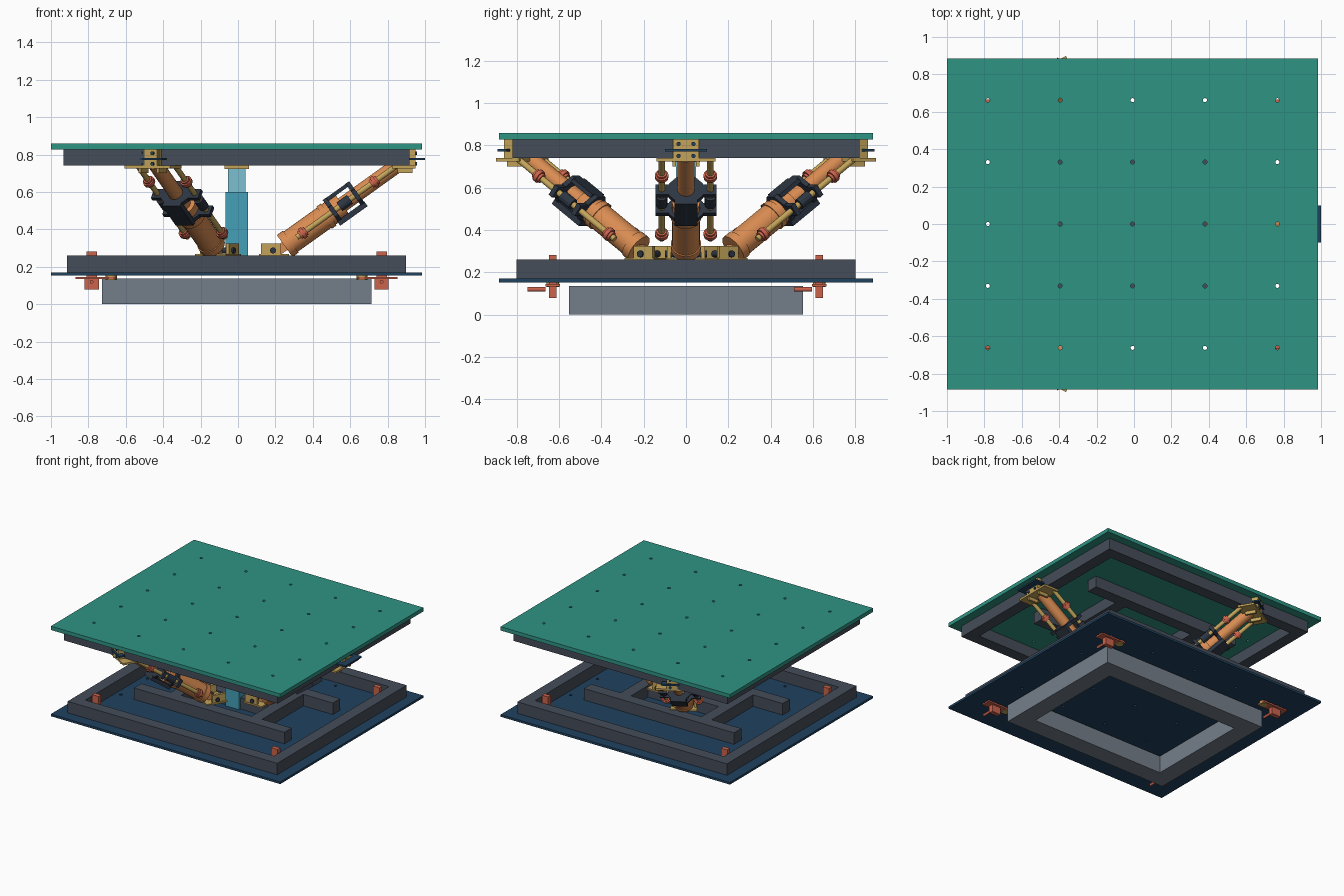
import bpy, bmesh
from math import radians, cos, sin, atan2
from mathutils import Matrix, Vector

if "Cube" in bpy.data.objects:
    bpy.data.objects.remove(bpy.data.objects["Cube"])

CX = -0.0075


def material(name, hexcol):
    rgb = [int(hexcol[i:i + 2], 16) / 255 for i in (0, 2, 4)]
    m = bpy.data.materials.new(name)
    m.diffuse_color = [((c + 0.055) / 1.055) ** 2.4 for c in rgb] + [1]
    m.use_nodes = True
    m.node_tree.nodes["Principled BSDF"].inputs["Base Color"].default_value = m.diffuse_color
    return m


TEAL = material("teal", "2f9484")
SLATE = material("slate", "454d59")
NAVY = material("navy", "20425f")
GREY = material("grey", "747e8a")
ORANGE = material("orange", "d98c52")
GOLD = material("gold", "c4a45a")
RED = material("red", "cb634c")
CYAN = material("cyan", "7cc0d0")
BLUE = material("blue", "45a0b8")
DARK = material("dark", "2d3643")


class Part:
    """Collects primitives in one mesh, placed by an optional matrix."""

    def __init__(self, name, mat, frame=None):
        self.name, self.mat, self.frame = name, mat, frame or Matrix()
        self.bm = bmesh.new()

    def box(self, x0, x1, y0, y1, z0, z1):
        m = Matrix.Translation(((x0 + x1) / 2, (y0 + y1) / 2, (z0 + z1) / 2))
        m = m @ Matrix.Diagonal((x1 - x0, y1 - y0, z1 - z0, 1))
        bmesh.ops.create_cube(self.bm, size=1, matrix=m)
        return self

    def cyl(self, a, b, r, n=24):
        a, b = Vector(a), Vector(b)
        rot = (b - a).to_track_quat('Z', 'Y').to_matrix().to_4x4()
        if n == 8:
            rot = rot @ Matrix.Rotation(radians(22.5), 4, 'Z')
        bmesh.ops.create_cone(self.bm, cap_ends=True, segments=n, radius1=r, radius2=r,
                              depth=(b - a).length, matrix=Matrix.Translation((a + b) / 2) @ rot)
        return self

    def ring(self, hx, hy, w, z0, z1):
        vs = [[self.bm.verts.new((CX + sx * (hx - d), sy * (hy - d), z))
               for sx, sy in ((-1, -1), (1, -1), (1, 1), (-1, 1))]
              for d, z in ((0, z0), (0, z1), (w, z1), (w, z0))]
        for i in range(4):
            p, q = vs[i], vs[(i + 1) % 4]
            for k in range(4):
                j = (k + 1) % 4
                self.bm.faces.new((p[k], p[j], q[j], q[k]))
        return self

    def done(self, smooth=False):
        bmesh.ops.transform(self.bm, matrix=self.frame, verts=self.bm.verts)
        bmesh.ops.recalc_face_normals(self.bm, faces=self.bm.faces)
        me = bpy.data.meshes.new(self.name)
        self.bm.to_mesh(me)
        self.bm.free()
        me.materials.append(self.mat)
        ob = bpy.data.objects.new(self.name, me)
        bpy.context.collection.objects.link(ob)
        if smooth:
            bpy.ops.object.select_all(action='DESELECT')
            ob.select_set(True)
            bpy.context.view_layer.objects.active = ob
            bpy.ops.object.shade_smooth_by_angle(angle=radians(35))
        return ob


# Base ring on the floor
Part("base_frame", GREY).ring(0.72, 0.553, 0.14, 0, 0.136).done()

# Drilled plates
cutter = Part("hole_cutter", DARK)
for i in range(-2, 3):
    for j in range(-2, 3):
        cutter.cyl((CX + i * 0.387, j * 0.331, 0.1), (CX + i * 0.387, j * 0.331, 0.95), 0.011, 12)
cutter = cutter.done()
cutter.hide_render = True
for name, mat, z0, z1 in (("top_plate", TEAL, 0.828, 0.858), ("bottom_plate", NAVY, 0.153, 0.17)):
    ob = Part(name, mat).box(-1, 0.985, -0.885, 0.885, z0, z1).done()
    mod = ob.modifiers.new("holes", 'BOOLEAN')
    mod.operation, mod.object, mod.solver = 'DIFFERENCE', cutter, 'EXACT'
    bpy.context.view_layer.objects.active = ob
    bpy.ops.object.modifier_apply(modifier=mod.name)
bpy.data.objects.remove(cutter)

# Tube frames: outer ring, two long beams, cross beams
for name, hx, hy, z0, z1 in (("lower_frame", 0.907, 0.80, 0.17, 0.26), ("upper_frame", 0.925, 0.82, 0.74, 0.828)):
    Part(name + "_ring", SLATE).ring(hx, hy, 0.09, z0, z1).done()
    beams = Part(name + "_beams", SLATE)
    for s in (-1, 1):
        beams.box(CX - 0.65, CX + 0.65, s * 0.3 - 0.045, s * 0.3 + 0.045, z0, z1)
        beams.box(CX + s * 0.35 - 0.045, CX + s * 0.35 + 0.045, -0.255, 0.255, z0, z1)
    beams.box(CX - 0.305, CX + 0.305, -0.045, 0.045, z0, z1)
    beams.done()

# Central telescopic column
Part("column_sleeve", BLUE).box(CX - 0.06, CX + 0.06, -0.06, 0.06, 0.17, 0.6).done()
Part("column_slider", CYAN).box(CX - 0.047, CX + 0.047, -0.047, 0.047, 0.6, 0.722).done()
Part("column_cap", GOLD).box(CX - 0.065, CX + 0.065, -0.065, 0.065, 0.722, 0.74).done()

# Corner clamps under the lower plate
for sx in (-1, 1):
    for sy in (-1, 1):
        x, y = CX + sx * 0.775, sy * 0.63
        c = Part("corner_clamp", RED)
        c.box(x - 0.028, x + 0.028, y - 0.017, y + 0.017, 0.08, 0.282)
        inner, outer = x - sx * 0.13, x + sx * 0.085
        c.box(min(inner, outer), max(inner, outer), y - 0.035, y + 0.035, 0.134, 0.146)
        c.box(x - 0.038, x + 0.038, y - 0.017, y + 0.017, 0.078, 0.134)
        c.cyl((x, y - 0.12, 0.12), (x, y - 0.035, 0.12), 0.01, 12)
        c.done()
        g = x - sx * 0.105
        Part("clamp_pad", GOLD).cyl((g, y, 0.13), (g, y, 0.153), 0.03, 16).done(True)

# Three actuators, 120 degrees apart
R0, Z0, RUN, RISE = 0.2, 0.27, 0.705, 0.505
TILT = atan2(RISE, RUN)
for ang in (0, 120, 240):
    turn = Matrix.Translation((CX, 0, 0)) @ Matrix.Rotation(radians(ang), 4, 'Z')
    # local x = sideways, local y = up from the axis, local z = along the axis
    c, s = cos(TILT), sin(TILT)
    axis = Matrix(((0, -s, c, R0), (1, 0, 0, 0), (0, c, s, Z0), (0, 0, 0, 1)))
    f = turn @ axis

    body = Part("actuator_body", ORANGE, f)
    body.cyl((0, 0, 0.07), (0, 0, 0.45), 0.066).cyl((0, 0, 0.07), (0, 0, 0.11), 0.072)
    body.cyl((0, 0, 0.33), (0, 0, 0.36), 0.072).done(True)
    Part("actuator_rod", ORANGE, f).cyl((0, 0, 0.45), (0, 0, 0.83), 0.04).done(True)

    # Carriage clamp around the cylinder
    clamp = Part("carriage", DARK, f)
    for t in (0.39, 0.54):
        clamp.cyl((0, 0, t - 0.012), (0, 0, t + 0.012), 0.088, 8)
        clamp.box(-0.145, 0.145, -0.03, 0.03, t - 0.012, t + 0.012)
    clamp.box(-0.055, 0.055, -0.085, -0.055, 0.375, 0.555)
    clamp.box(-0.055, 0.055, 0.06, 0.08, 0.4, 0.53)
    for sx in (-1, 1):
        clamp.cyl((sx * 0.115, 0, 0.43), (sx * 0.115, 0, 0.5), 0.028, 12)
    clamp.done()

    # Guide rods with stop collars
    rods, stops = Part("guide_rods", GOLD, f), Part("stop_collars", RED, f)
    for x in (-0.115, 0.115):
        rods.cyl((x, 0, 0.15), (x, 0, 0.82), 0.015, 16)
        for t in (0.19, 0.66):
            stops.cyl((x, 0, t - 0.01), (x, 0, t + 0.01), 0.032, 16)
            stops.cyl((x, 0, t - 0.022), (x, 0, t + 0.022), 0.024, 16)
    rods.done(True)
    stops.done(True)

    # Lower clevis and pivot pin
    low = Part("lower_clevis", GOLD, turn)
    low.box(0.12, 0.28, -0.095, 0.095, 0.255, 0.267)
    for y in (-0.08, 0.08):
        low.box(0.13, 0.235, y - 0.01, y + 0.01, 0.26, 0.325)
    low.done()
    Part("pivot_eye", ORANGE, f).box(-0.03, 0.03, -0.025, 0.025, 0, 0.08).done()
    Part("lower_pin", DARK, turn).cyl((0.195, -0.1, 0.287), (0.195, 0.1, 0.287), 0.016, 16).done(True)

    # Upper bracket gripping the frame edge, with bolts and locking bar
    up = Part("upper_bracket", GOLD, turn)
    up.box(0.935, 0.957, -0.062, 0.062, 0.728, 0.828)
    up.box(0.83, 0.957, -0.14, 0.14, 0.725, 0.74)
    for y in (-0.055, 0.055):
        up.box(0.86, 0.94, y - 0.008, y + 0.008, 0.7, 0.828)
    up.done()
    lock = Part("locking_bar", NAVY, turn)
    lock.box(0.925, 1.0 - CX if ang == 0 else 0.97, -0.1, 0.1, 0.77, 0.782)
    for y in (-0.035, 0.035):
        for z in (0.75, 0.807):
            lock.cyl((0.95, y, z), (0.965, y, z), 0.01, 12)
    lock.done()
